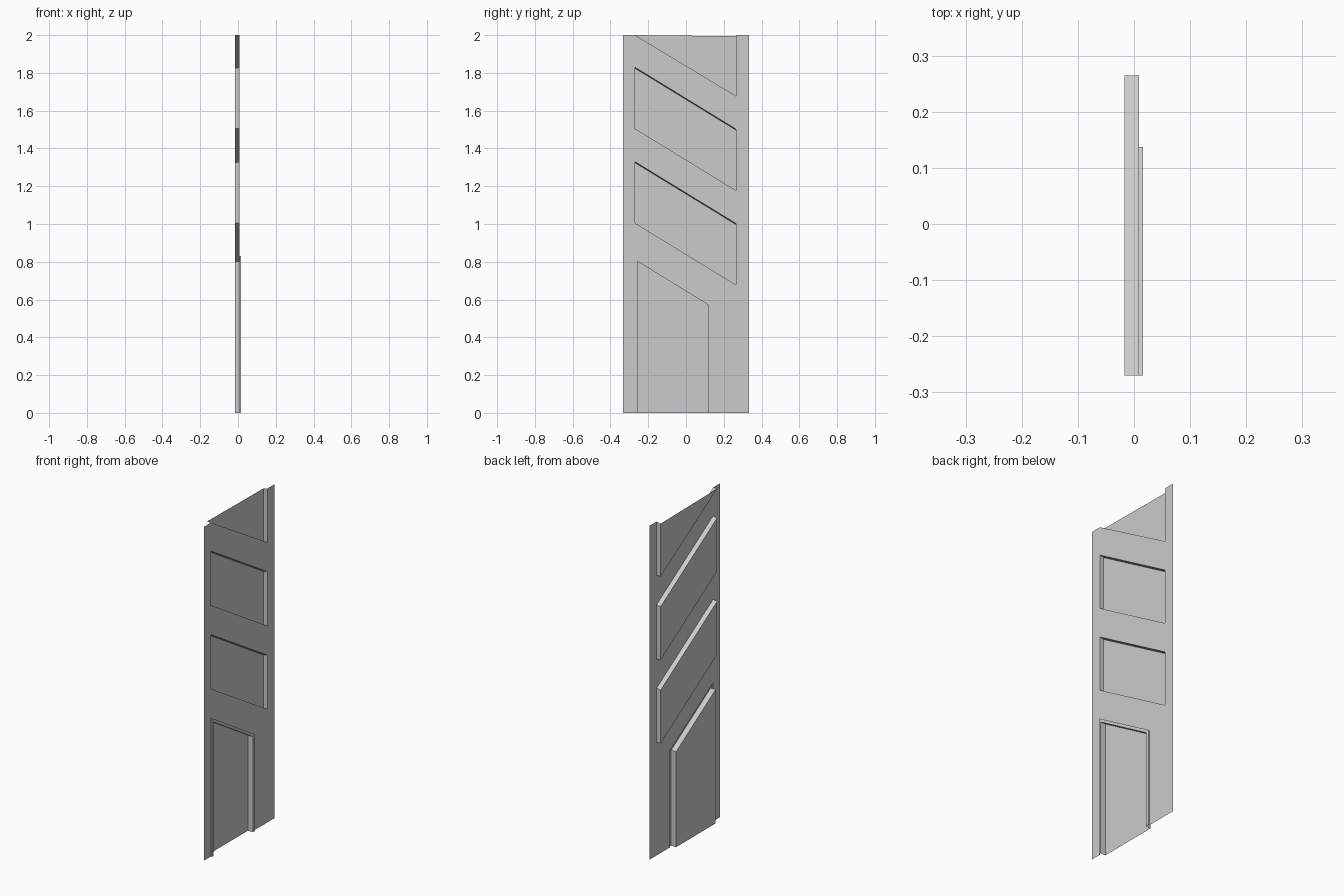
import bpy, bmesh

if "Cube" in bpy.data.objects:
    bpy.data.objects.remove(bpy.data.objects["Cube"])

# depths of the panel layers along x
X_SHEET, X_BACK, X_FRAME = 0.009, -0.017, 0.016
YL, YR, SLOPE = -0.27, 0.265, -0.612      # window sides and slant
HALF, TOP = 0.333, 2.0


def slant(z_left, y):
    """Height at y of a slanted line starting at z_left on the window's left side."""
    return z_left + SLOPE * (y - YL)


def at(x, pts):
    return [(x, y, z) for y, z in pts]


def make(name, polys):
    me = bpy.data.meshes.new(name)
    bm = bmesh.new()
    for p in polys:
        bm.faces.new([bm.verts.new(c) for c in p])
    bmesh.ops.remove_doubles(bm, verts=bm.verts, dist=1e-5)
    bm.to_mesh(me)
    bm.free()
    ob = bpy.data.objects.new(name, me)
    bpy.context.collection.objects.link(ob)
    return ob


def strips(a, b, closed=False, skip=()):
    """Quads joining two matching outlines."""
    n = len(a)
    return [(a[i], a[(i + 1) % n], b[(i + 1) % n], b[i])
            for i in range(n if closed else n - 1) if i not in skip]


def window(z_low, z_high):
    return [(YL, slant(z_low, YL)), (YR, slant(z_low, YR)),
            (YR, slant(z_high, YR)), (YL, slant(z_high, YL))]


windows = [window(1.005, 1.33), window(1.505, 1.83)]
top_window = [(YL, TOP), (YR, slant(TOP + 0.005, YR)), (YR, TOP)]
# door outlines, right foot up and over to left foot
door_out = [(0.137, 0), (0.137, 0.58), (YL, 0.83), (YL, 0)]
door_in = [(0.117, 0), (0.117, 0.572), (-0.256, 0.802), (-0.256, 0)]

# wall sheet with openings
border = [(-HALF, 0), (YL, 0)] + door_out[2:0:-1] + [
    (0.137, 0), (HALF, 0), (HALF, TOP), (YR, TOP), top_window[1], (YL, TOP), (-HALF, TOP)]
me = bpy.data.meshes.new("wall_sheet")
bm = bmesh.new()
for loop in [border] + windows:
    vs = [bm.verts.new(c) for c in at(X_SHEET, loop)]
    for i, v in enumerate(vs):
        bm.edges.new((v, vs[(i + 1) % len(vs)]))
bmesh.ops.triangle_fill(bm, edges=bm.edges[:], use_beauty=True, normal=(1, 0, 0))
bm.normal_update()
for f in bm.faces:
    if f.normal.x < 0:
        f.normal_flip()
bm.to_mesh(me)
bm.free()
bpy.context.collection.objects.link(bpy.data.objects.new("wall_sheet", me))

# recessed windows, upper edge tilting slightly inward
for k, w in enumerate(windows):
    back = w[:2] + [(y, z - 0.006) for y, z in w[2:]]
    f, b = at(X_SHEET, w), at(X_BACK, back)
    make(f"window_recess_{k + 1}", strips(f, b, True) + [b])

# cut-off triangular window, open at the top
f = at(X_SHEET, top_window)
b = at(X_BACK, top_window[:2] + [(YR, TOP - 0.006)])
make("top_window_recess", strips(f, b, True, skip=(2,)) + [b])

# raised door frame and door recess, open at the floor
outer, face_out = at(X_SHEET, door_out), at(X_FRAME, door_out)
face_in, back = at(X_FRAME, door_in), at(X_BACK, door_in)
make("door_frame", strips(outer, face_out) + strips(face_out, face_in))
make("door_recess", strips(face_in, back) + [back])
